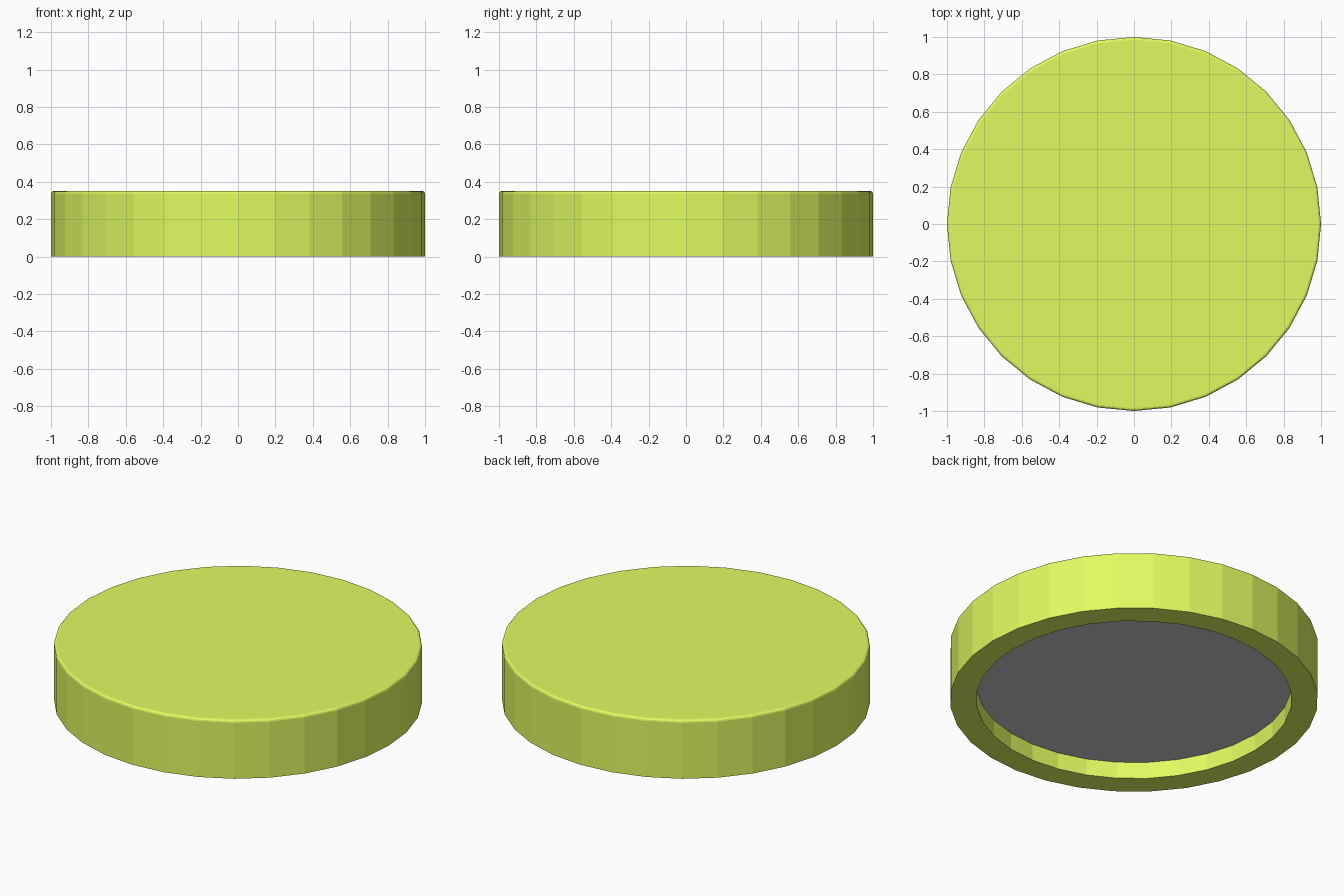
import bpy, bmesh, math

if "Cube" in bpy.data.objects:
    bpy.data.objects.remove(bpy.data.objects["Cube"])

SIDES = 32


def lathe(name, profile, color=None):
    """Revolve (radius, z) points around z, capping both ends with flat n-gons."""
    bm = bmesh.new()
    rings = []
    for r, z in profile:
        rings.append([bm.verts.new((r * math.cos(2 * math.pi * i / SIDES),
                                    r * math.sin(2 * math.pi * i / SIDES), z))
                      for i in range(SIDES)])
    for a, b in zip(rings, rings[1:]):
        for i in range(SIDES):
            j = (i + 1) % SIDES
            bm.faces.new((a[i], a[j], b[j], b[i]))
    bm.faces.new(rings[0])
    bm.faces.new(rings[-1])
    bmesh.ops.recalc_face_normals(bm, faces=bm.faces)
    mesh = bpy.data.meshes.new(name)
    bm.to_mesh(mesh)
    bm.free()
    obj = bpy.data.objects.new(name, mesh)
    bpy.context.collection.objects.link(obj)
    if color:
        mat = bpy.data.materials.new(name + "_color")
        mat.diffuse_color = color
        mat.use_nodes = True
        mat.node_tree.nodes["Principled BSDF"].inputs["Base Color"].default_value = mat.diffuse_color
        mesh.materials.append(mat)
    return obj


# Lime cap: recess ceiling, inner wall, rim, outer wall, small rounded top edge
BEVEL = 0.015
arc = [(1 - BEVEL + BEVEL * math.cos(t), 0.35 - BEVEL + BEVEL * math.sin(t))
       for t in (0, math.pi / 6, math.pi / 3, math.pi / 2)]
lathe("cap", [(0.857, 0.12), (0.857, 0), (1, 0)] + arc, (0.75, 0.97, 0.12, 1))

# Grey disc seated in the underside recess
lathe("underside_disc", [(0.857, 0.10), (0.857, 0.12)])
